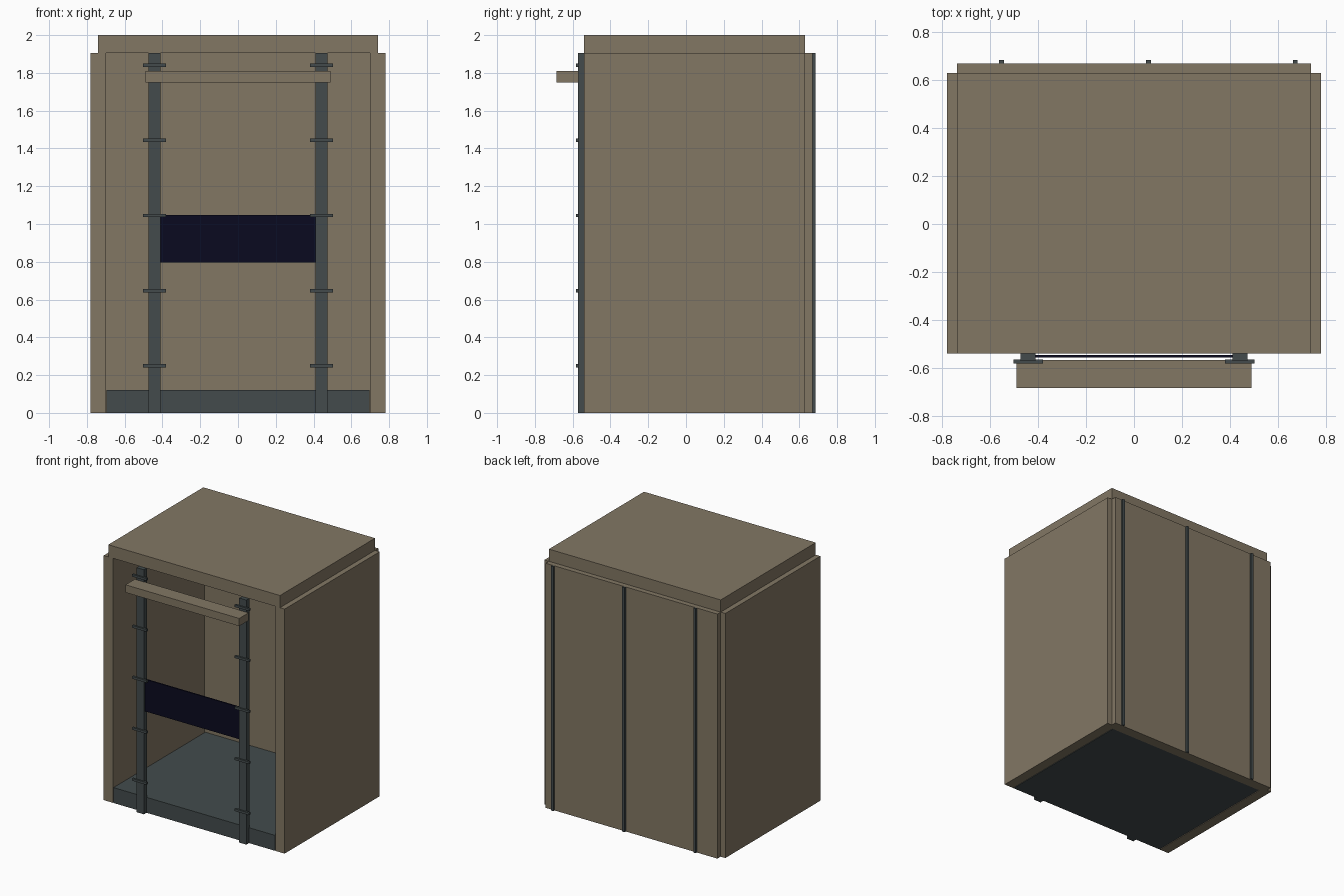
import bpy

cube = bpy.data.objects.get("Cube")
if cube:
    bpy.data.objects.remove(cube, do_unlink=True)


def material(name, rgb):
    mat = bpy.data.materials.new(name)
    mat.use_nodes = True
    mat.diffuse_color = (*rgb, 1)
    bsdf = next(n for n in mat.node_tree.nodes if n.type == 'BSDF_PRINCIPLED')
    bsdf.inputs["Base Color"].default_value = (*rgb, 1)
    return mat


beige = material("beige panel", (0.225, 0.185, 0.127))
steel = material("dark grey steel", (0.056, 0.071, 0.073))
navy = material("dark navy", (0.003, 0.003, 0.014))


def box(name, x, y, z, mat):
    """Box from (low, high) ranges on each axis."""
    bpy.ops.mesh.primitive_cube_add(size=1)
    ob = bpy.context.object
    ob.name = name
    ranges = (x, y, z)
    for v in ob.data.vertices:
        v.co = [r[0] if c < 0 else r[1] for c, r in zip(v.co, ranges)]
    ob.data.materials.append(mat)
    return ob


def around(centre, size):
    return (centre - size / 2, centre + size / 2)


FRONT, BACK, WALL_TOP = -0.54, 0.63, 1.905

# Cabin shell
box("roof", (-0.74, 0.74), (FRONT, BACK), (WALL_TOP, 2.0), beige)
box("back_wall", (-0.74, 0.74), around(BACK, 0.08), (0, WALL_TOP), beige)
box("floor", (-0.695, 0.695), (FRONT, 0.59), (0, 0.12), steel)

for side, s in (("left", 1), ("right", -1)):
    # Side wall
    box(side + "_wall", around(s * 0.74, 0.08), (FRONT, BACK), (0, WALL_TOP), beige)
    # Front post with its rungs
    box(side + "_post", around(s * 0.442, 0.062), (-0.572, -0.536), (0, WALL_TOP), steel)
    for i in range(5):
        box(f"{side}_rung_{i + 1}", around(s * 0.442, 0.124), (-0.583, -0.566),
            around(0.25 + i * 0.3975, 0.018), steel)

# Header bar and control panel across the posts
box("header_bar", (-0.49, 0.49), (-0.685, -0.568), (1.75, 1.81), beige)
box("front_panel", (-0.412, 0.412), (-0.558, -0.548), (0.797, 1.047), navy)

# Rear guide strips
for i in range(3):
    box(f"rear_strip_{i + 1}", around(-0.553 + i * 0.613, 0.02), (0.67, 0.685),
        (0, WALL_TOP), steel)
